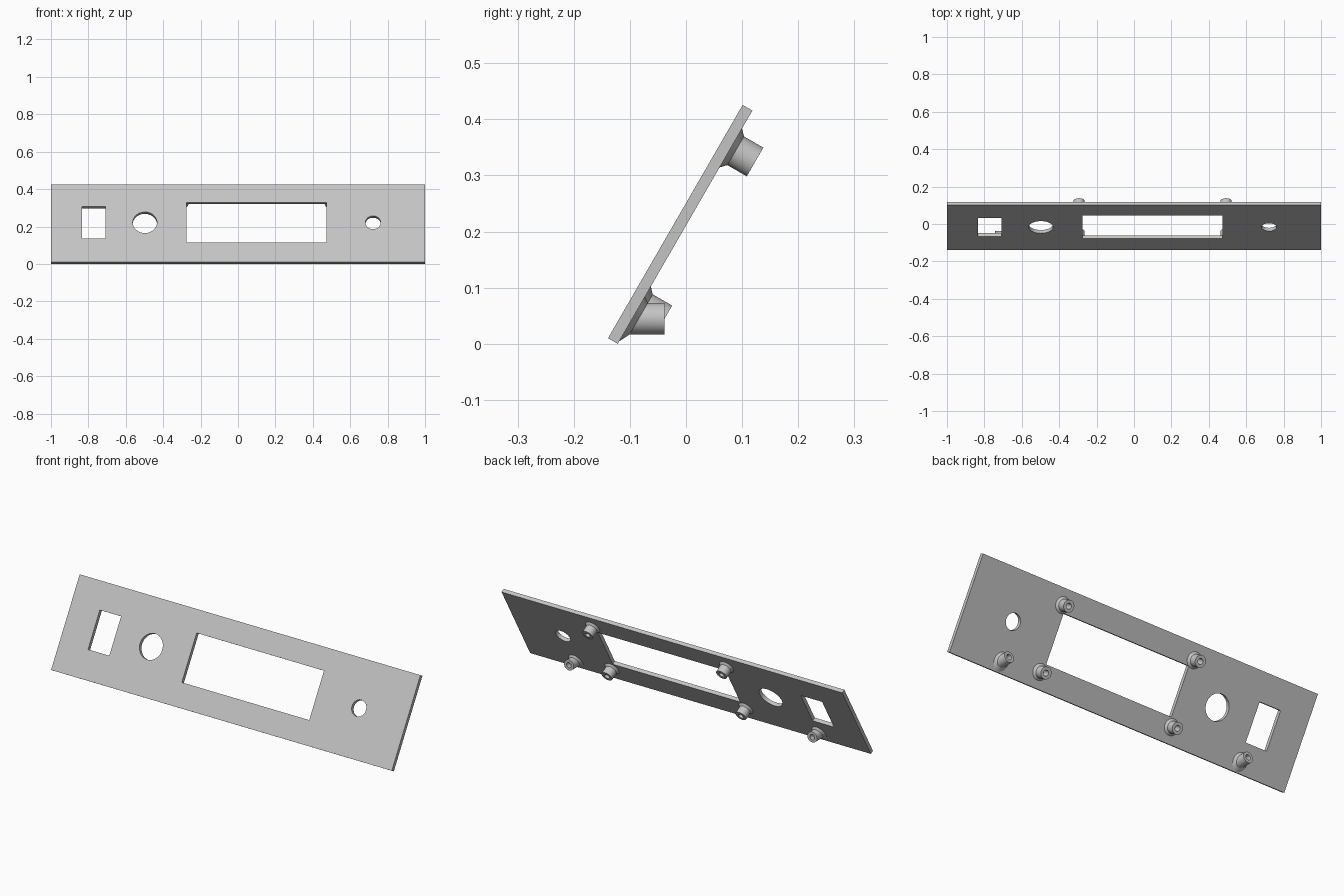
import bpy, bmesh
from math import sin, cos, pi, radians
from mathutils import Matrix, Vector

cube = bpy.data.objects.get("Cube")
if cube:
    bpy.data.objects.remove(cube, do_unlink=True)

grey = bpy.data.materials.new("light_grey")
grey.use_nodes = True
colour = (0.55, 0.55, 0.55, 1)
grey.diffuse_color = colour
grey.node_tree.nodes["Principled BSDF"].inputs["Base Color"].default_value = colour

# Panel frame: local x across, y up the slope, -z out of the back
FRAME = Matrix.Translation((0, -0.139, 0.01)) @ Matrix.Rotation(radians(60), 4, "X")
HEIGHT, THICK = 0.48, 0.02
SIDES = 48


def on_panel(x, up, depth):
    return FRAME @ Vector((x, up, -depth))


def finish(name, bm):
    bmesh.ops.recalc_face_normals(bm, faces=bm.faces)
    mesh = bpy.data.meshes.new(name)
    bm.to_mesh(mesh)
    bm.free()
    mesh.materials.append(grey)
    obj = bpy.data.objects.new(name, mesh)
    bpy.context.collection.objects.link(obj)
    bpy.ops.object.select_all(action="DESELECT")
    obj.select_set(True)
    bpy.context.view_layer.objects.active = obj
    bpy.ops.object.shade_smooth_by_angle(angle=radians(30))


def rect(x0, x1, y0, y1):
    return [(x0, y0), (x1, y0), (x1, y1), (x0, y1)]


def circle(x, y, r):
    return [(x + r * cos(2 * pi * i / SIDES), y + r * sin(2 * pi * i / SIDES))
            for i in range(SIDES)]


def build_panel():
    # Filled outline with cutouts, extruded to the panel thickness
    curve = bpy.data.curves.new("panel_outline", "CURVE")
    curve.dimensions = "2D"
    curve.fill_mode = "BOTH"
    curve.extrude = THICK / 2
    outlines = [rect(-1, 1, 0, HEIGHT),
                rect(-0.834, -0.709, 0.145, 0.343),   # switch cutout
                circle(-0.498, 0.244, 0.065),         # large round hole
                rect(-0.275, 0.473, 0.121, 0.369),    # display window
                circle(0.722, 0.244, 0.041)]          # small round hole
    for points in outlines:
        spline = curve.splines.new("POLY")
        spline.points.add(len(points) - 1)
        for p, (x, y) in zip(spline.points, points):
            p.co = (x, y, 0, 1)
        spline.use_cyclic_u = True
    temp = bpy.data.objects.new("panel_outline", curve)
    bpy.context.collection.objects.link(temp)
    bpy.context.view_layer.update()
    mesh = bpy.data.meshes.new_from_object(
        temp.evaluated_get(bpy.context.evaluated_depsgraph_get()))
    bm = bmesh.new()
    bm.from_mesh(mesh)
    bpy.data.objects.remove(temp, do_unlink=True)
    bpy.data.meshes.remove(mesh)
    bmesh.ops.remove_doubles(bm, verts=bm.verts, dist=0.0001)
    bmesh.ops.transform(bm, verts=bm.verts,
                        matrix=FRAME @ Matrix.Translation((0, 0, -THICK / 2)))
    finish("panel", bm)


def loft(name, rings):
    # Closed skin through successive rings, capped at both ends
    bm = bmesh.new()
    loops = [[bm.verts.new(p) for p in ring] for ring in rings]
    for a, b in zip(loops, loops[1:]):
        for i in range(len(a)):
            j = (i + 1) % len(a)
            bm.faces.new((a[i], a[j], b[j], b[i]))
    bm.faces.new(loops[0])
    bm.faces.new(loops[-1])
    finish(name, bm)


FOOT, TUBE, BORE = 0.04, 0.0295, 0.014


def square_boss(name, x, up):
    # Flared screw boss standing square to the panel
    profile = [(FOOT, THICK), (TUBE, 0.03), (TUBE, 0.07), (BORE, 0.07), (BORE, 0.03)]
    loft(name, [[on_panel(px, py, d) for px, py in circle(x, up, r)]
                for r, d in profile])


def level_boss(name, x):
    # Horizontal screw boss whose flared foot follows the sloping panel
    z, end = 0.0445, -0.038

    def sloped(r, depth):
        ring = []
        for px, pz in circle(x, z, r):
            up = (pz - 0.01 + depth * cos(radians(60))) / sin(radians(60))
            ring.append(on_panel(px, up, depth))
        return ring

    def flat(r, y):
        return [Vector((px, y, pz)) for px, pz in circle(x, z, r)]

    r = 0.028
    loft(name, [sloped(FOOT, THICK), sloped(r, 0.03), flat(r, end),
                flat(BORE, end), flat(BORE, end - 0.025)])


build_panel()
for side, x in (("right", -0.294), ("left", 0.492)):
    for level, up in (("lower", 0.078), ("upper", 0.403)):
        square_boss(f"{level}_{side}_display_boss", x, up)
for side, sign in (("right", -1), ("left", 1)):
    level_boss(f"{side}_mounting_boss", sign * 0.714)
